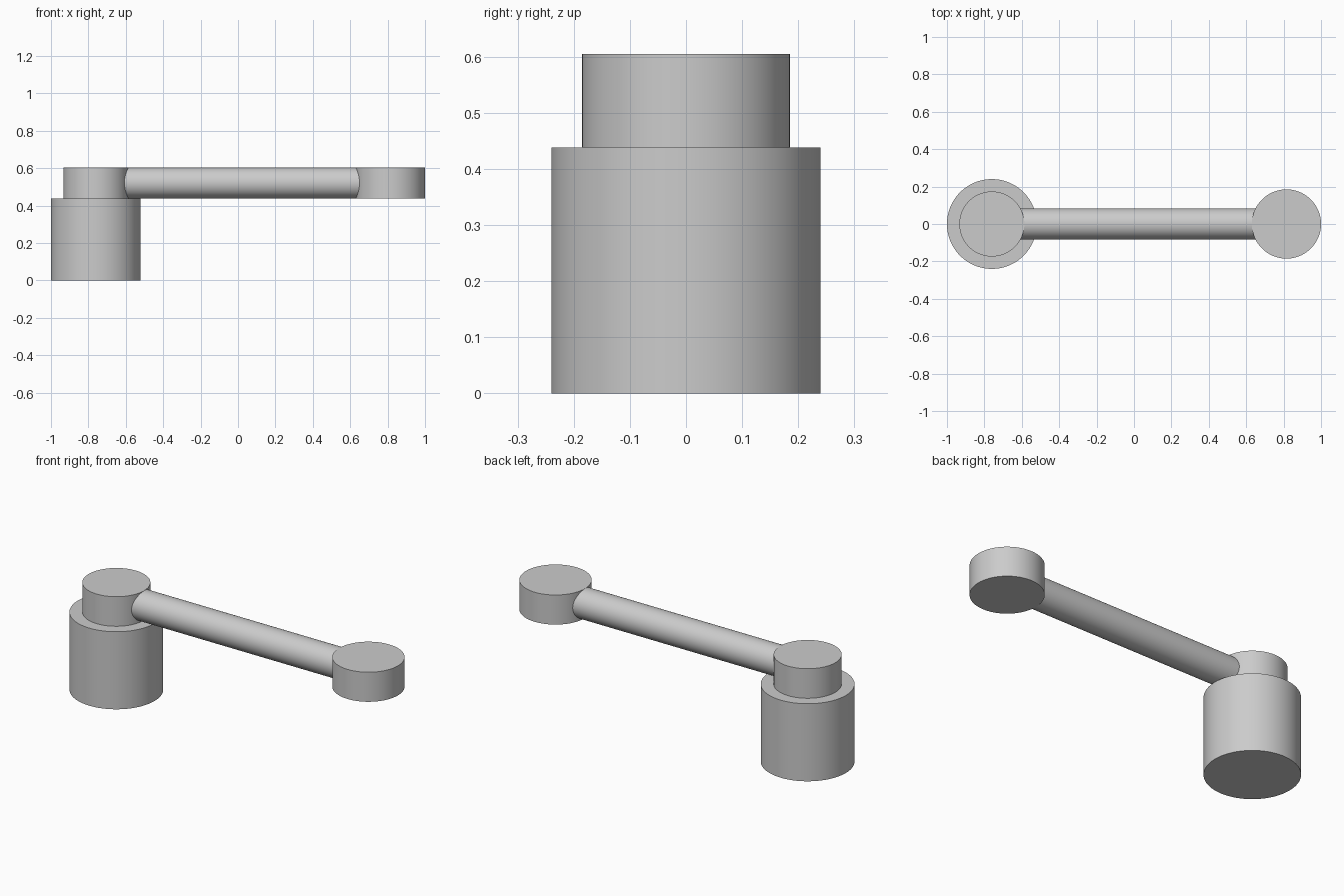
import bpy
import math

cube = bpy.data.objects.get("Cube")
if cube:
    bpy.data.objects.remove(cube, do_unlink=True)

grey = bpy.data.materials.new("plain_grey")
grey.use_nodes = True
colour = (0.6, 0.6, 0.6, 1)
grey.diffuse_color = colour
grey.node_tree.nodes["Principled BSDF"].inputs["Base Color"].default_value = colour

PIVOT_X, TIP_X = -0.76, 0.815
LOW, HIGH = 0.438, 0.605
ARM_R = (HIGH - LOW) / 2


def cylinder(name, radius, depth, location, rotation=(0, 0, 0)):
    bpy.ops.mesh.primitive_cylinder_add(
        vertices=96, radius=radius, depth=depth, location=location, rotation=rotation)
    obj = bpy.context.object
    obj.name = name
    obj.data.materials.append(grey)
    bpy.ops.object.shade_smooth_by_angle(angle=math.radians(30))
    return obj


def upright(name, x, radius, bottom, top):
    return cylinder(name, radius, top - bottom, (x, 0, (bottom + top) / 2))


# Base drum, pivot hub on top of it, and disc at the far end
upright("base_drum", PIVOT_X, 0.24, 0, LOW)
upright("pivot_hub", PIVOT_X, 0.174, LOW, HIGH)
upright("end_disc", TIP_X, 0.185, LOW, HIGH)

# Round arm, its ends buried in the hub and the disc
start, end = PIVOT_X + 0.08, TIP_X - 0.08
cylinder("arm", ARM_R - 0.0005, end - start,
         ((start + end) / 2, 0, (LOW + HIGH) / 2), (0, math.pi / 2, 0))
